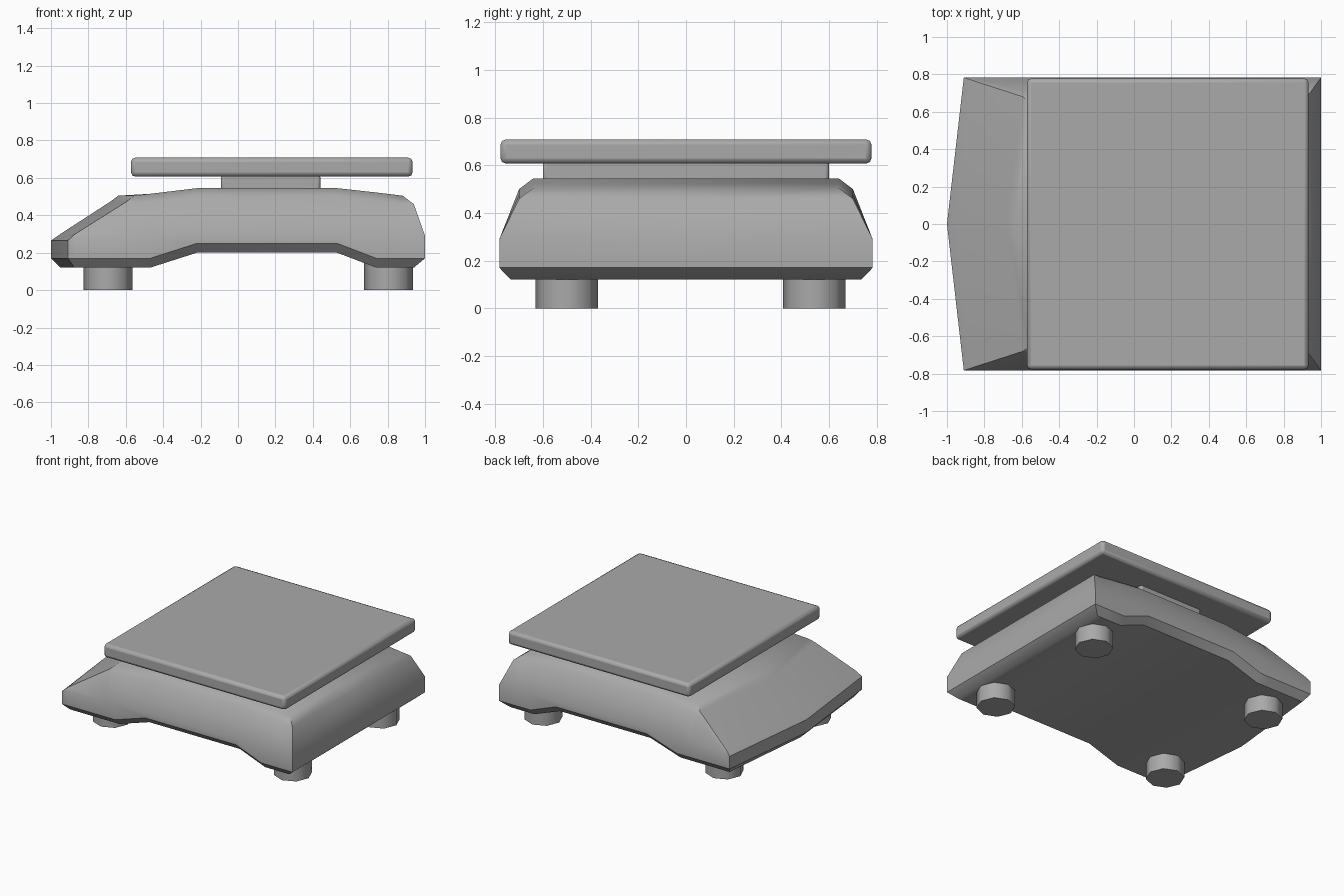
import bpy, bmesh, math

cube = bpy.data.objects.get("Cube")
if cube:
    bpy.data.objects.remove(cube, do_unlink=True)

grey = bpy.data.materials.new("mid grey")
grey.use_nodes = True
colour = (0.4, 0.4, 0.4, 1)
grey.diffuse_color = colour
grey.node_tree.nodes["Principled BSDF"].inputs["Base Color"].default_value = colour


def finish(bm, name, bevel=0, angle=40):
    """Turn a bmesh into a smooth-shaded object with an optional chamfer."""
    bmesh.ops.recalc_face_normals(bm, faces=bm.faces)
    mesh = bpy.data.meshes.new(name)
    bm.to_mesh(mesh)
    bm.free()
    mesh.materials.append(grey)
    obj = bpy.data.objects.new(name, mesh)
    bpy.context.collection.objects.link(obj)
    if bevel:
        mod = obj.modifiers.new("edge", 'BEVEL')
        mod.width = bevel
        mod.segments = 2
    bpy.ops.object.select_all(action='DESELECT')
    obj.select_set(True)
    bpy.context.view_layer.objects.active = obj
    bpy.ops.object.shade_smooth_by_angle(angle=math.radians(angle))
    return obj


def box(name, x0, x1, y, z0, z1, bevel):
    bm = bmesh.new()
    bmesh.ops.create_cube(bm, size=1)
    for v in bm.verts:
        v.co.x = x1 if v.co.x > 0 else x0
        v.co.y *= 2 * y
        v.co.z = z1 if v.co.z > 0 else z0
    return finish(bm, name, bevel)


WIDE = 0.783


def section(bottom, top, shoulder_y=0.70, top_y=0.64, drop=0.045):
    """Half outline of the housing, from underside to top."""
    return [(0.735, bottom), (WIDE, bottom + 0.05), (WIDE, 0.29),
            (shoulder_y, top - drop), (top_y, top)]


def end(low, high):
    return [(WIDE, low)] * 2 + [(WIDE, high)] * 3


# Housing stations: x at the sides, x on the centre line, half outline
stations = [
    (-0.91, -1.0, end(0.17, 0.265)),
    (-0.87, -0.95, [(0.735, 0.12), (WIDE, 0.17), (WIDE, 0.28), (0.77, 0.30), (0.77, 0.30)]),
    (-0.58, -0.68, section(0.12, 0.475, 0.70, 0.68, 0.035)),
    (-0.54, -0.64, section(0.12, 0.505, 0.70, 0.65)),
    (-0.47, -0.47, section(0.12, 0.515)),
    (-0.22, -0.22, section(0.20, 0.545)),
    (0.53, 0.53, section(0.20, 0.545)),
    (0.74, 0.74, section(0.12, 0.522)),
    (0.88, 0.88, section(0.12, 0.505)),
    (0.94, 0.94, section(0.12, 0.46, 0.70, 0.70, 0)),
    (1.0, 1.0, end(0.17, 0.29)),
]

# Housing, lofted through the stations
bm = bmesh.new()
rings = []
for side_x, mid_x, half in stations:
    full = [(0, half[0][1])] + half + [(0, half[-1][1])]
    full += [(-y, z) for y, z in reversed(half)]
    rings.append([bm.verts.new((mid_x + (side_x - mid_x) * abs(y) / WIDE, y, z))
                  for y, z in full])
n = len(rings[0])
for a, b in zip(rings, rings[1:]):
    for i in range(n):
        j = (i + 1) % n
        bm.faces.new((a[i], a[j], b[j], b[i]))
for ring in (rings[0], rings[-1]):
    bm.faces.new(ring[:n // 2 + 1])
    bm.faces.new(ring[n // 2:] + ring[:1])
bmesh.ops.remove_doubles(bm, verts=bm.verts, dist=0.0005)
finish(bm, "housing")

# Weighing platform and the block that carries it
box("platform_support", -0.09, 0.44, 0.60, 0.50, 0.62, 0.015)
box("platform", -0.572, 0.933, 0.778, 0.607, 0.708, 0.022)

# Feet
for x, end_name in ((-0.695, "nose"), (0.805, "rear")):
    for y, side in ((-0.50, "near"), (0.537, "far")):
        bm = bmesh.new()
        bmesh.ops.create_cone(bm, cap_ends=True, segments=8, radius1=0.131,
                              radius2=0.131, depth=0.15)
        bmesh.ops.translate(bm, verts=bm.verts, vec=(x, y, 0.075))
        finish(bm, f"{end_name}_{side}_foot", angle=50)
